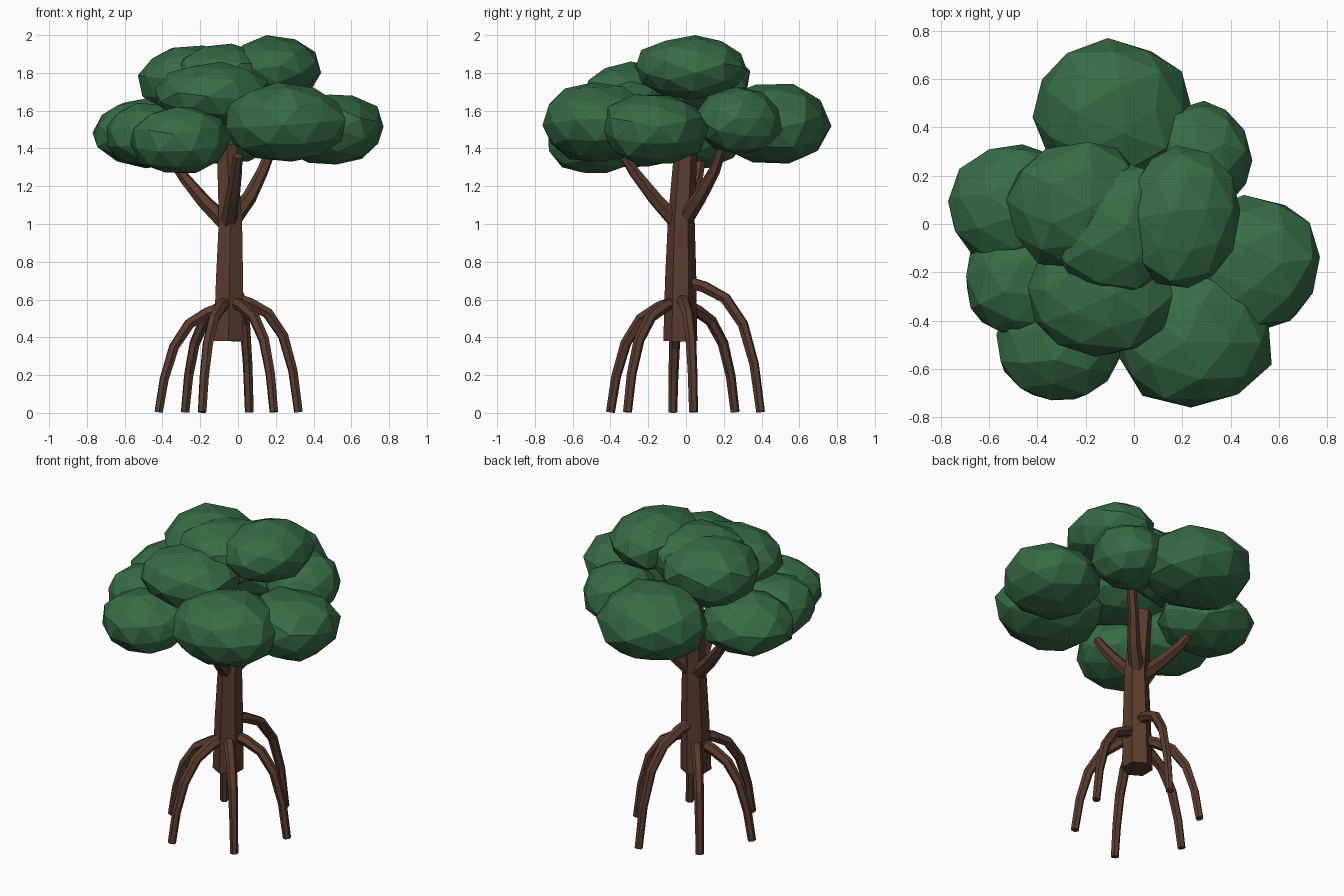
import bpy, bmesh, math, random
from mathutils import Vector, Euler

if "Cube" in bpy.data.objects:
    bpy.data.objects.remove(bpy.data.objects["Cube"])

random.seed(7)


def material(name, col):
    m = bpy.data.materials.new(name)
    m.diffuse_color = (*col, 1)
    m.use_nodes = True
    m.node_tree.nodes["Principled BSDF"].inputs["Base Color"].default_value = m.diffuse_color
    return m


BARK = material("brown bark", (0.102, 0.045, 0.026))
LEAF = material("green leaves", (0.037, 0.150, 0.058))


def finish(name, bm, mat):
    bmesh.ops.recalc_face_normals(bm, faces=bm.faces)
    me = bpy.data.meshes.new(name)
    bm.to_mesh(me)
    bm.free()
    me.materials.append(mat)
    ob = bpy.data.objects.new(name, me)
    bpy.context.collection.objects.link(ob)


def tube(name, pts, radii, ref, sides=6):
    """Low-poly tapered tube swept along a path."""
    pts = [Vector(p) for p in pts]
    bm = bmesh.new()
    rings = []
    for i, (p, r) in enumerate(zip(pts, radii)):
        t = (pts[min(i + 1, len(pts) - 1)] - pts[max(i - 1, 0)]).normalized()
        u = (ref - t * t.dot(ref)).normalized()
        v = t.cross(u)
        rings.append([bm.verts.new(p + r * (math.cos(a) * u + math.sin(a) * v))
                      for a in (2 * math.pi * k / sides for k in range(sides))])
    for a, b in zip(rings, rings[1:]):
        for k in range(sides):
            j = (k + 1) % sides
            bm.faces.new((a[k], a[j], b[j], b[k]))
    bm.faces.new(rings[0])
    bm.faces.new(rings[-1])
    finish(name, bm, BARK)


# Trunk
tube("trunk", [(-0.05, -0.03, 0.38), (-0.045, -0.028, 0.7), (-0.04, -0.025, 1.02), (-0.06, 0.0, 1.42)],
     [0.09, 0.083, 0.071, 0.06], Vector((0, 1, 0)))

# Branches
branches = {
    "front": [(-0.05, -0.04, 1.0), (-0.03, -0.16, 1.13), (-0.01, -0.27, 1.27), (0.0, -0.33, 1.36)],
    "left": [(-0.06, -0.02, 1.0), (-0.18, 0.02, 1.12), (-0.28, 0.06, 1.24), (-0.35, 0.08, 1.34)],
    "back": [(-0.03, -0.01, 1.02), (0.06, 0.07, 1.14), (0.13, 0.15, 1.28), (0.20, 0.21, 1.46)],
}
for n, p in branches.items():
    d = Vector(p[-1]) - Vector(p[0])
    tube(n + "_branch", p, [0.046, 0.039, 0.031, 0.025], Vector((-d.y, d.x, 0)).normalized(), 6)

# Arched stilt roots: foot x, foot y, arch height, extra fullness of the bend
roots = [(0.32, 0.04, 0.575, 0.05), (0.06, 0.395, 0.66, 0.05), (-0.28, 0.26, 0.54, 0.02),
         (-0.42, -0.07, 0.53, 0.0), (-0.19, -0.40, 0.56, 0.0), (0.19, -0.31, 0.56, 0.03)]
arch = [(0.08, 1.05), (0.3, 1.0), (0.56, 0.89), (0.78, 0.66), (0.92, 0.34), (1, 0.0)]
for i, (fx, fy, h, full) in enumerate(roots):
    c = Vector((-0.05, -0.03, 0))
    d = Vector((fx, fy, 0)) - c
    pts = [c + d * s + Vector((0, 0, h * (z + full * 4 * z * (1.05 - z)) + 0.004 * (z == 0)))
           for s, z in arch]
    tube(f"root_{i + 1}", pts, [0.035, 0.033, 0.031, 0.029, 0.026, 0.024],
         Vector((-d.y, d.x, 0)).normalized())

# Leaf clumps: centre, half sizes
clumps = [
    ((-0.09, 0.465, 1.53), (0.33, 0.305, 0.21)),
    ((0.27, 0.285, 1.545), (0.22, 0.225, 0.18)),
    ((0.48, -0.16, 1.50), (0.29, 0.28, 0.185)),
    ((0.255, -0.47, 1.54), (0.315, 0.29, 0.21)),
    ((-0.305, -0.49, 1.445), (0.265, 0.24, 0.175)),
    ((-0.45, -0.235, 1.47), (0.245, 0.24, 0.17)),
    ((-0.48, 0.08, 1.48), (0.29, 0.25, 0.185)),
    ((-0.235, 0.075, 1.75), (0.295, 0.265, 0.195)),
    ((0.20, 0.03, 1.83), (0.24, 0.295, 0.17)),
    ((-0.14, -0.285, 1.69), (0.30, 0.265, 0.17)),
    ((-0.07, -0.02, 1.77), (0.28, 0.28, 0.185)),
]
for i, (c, size) in enumerate(clumps):
    bm = bmesh.new()
    bmesh.ops.create_icosphere(bm, subdivisions=2, radius=1)
    rot = Euler([random.uniform(0, 6.28) for _ in range(3)]).to_matrix()
    for v in bm.verts:
        v.co = rot @ v.co * random.uniform(0.94, 1.04)
    # fit the clump exactly into its box, slightly squared off
    for ax in range(3):
        lo = min(v.co[ax] for v in bm.verts)
        hi = max(v.co[ax] for v in bm.verts)
        for v in bm.verts:
            s = 2 * (v.co[ax] - lo) / (hi - lo) - 1
            v.co[ax] = c[ax] + size[ax] * math.copysign(abs(s) ** 0.95, s)
    finish(f"leaf_clump_{i + 1}", bm, LEAF)
